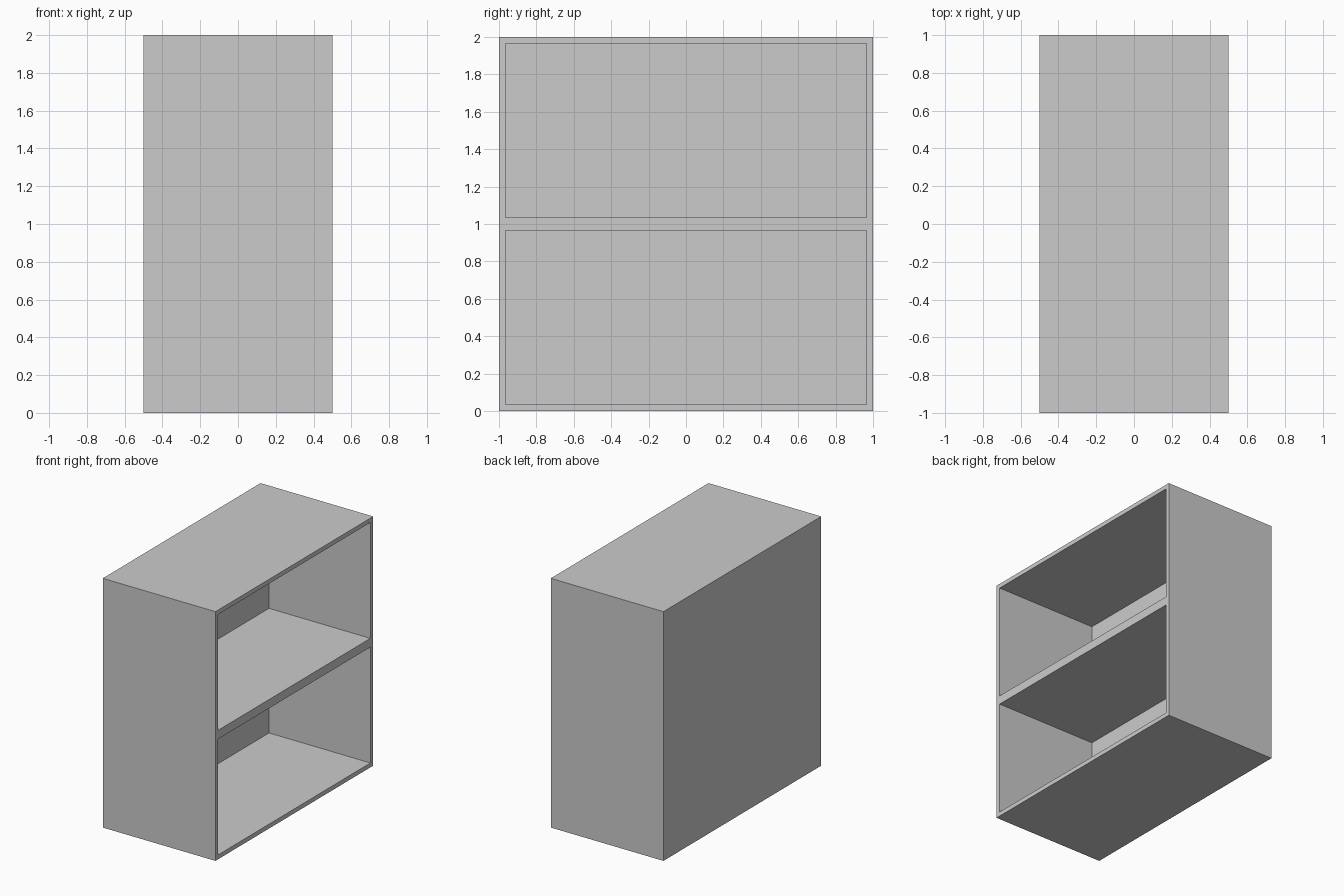
import bpy, bmesh
from mathutils import Vector

if "Cube" in bpy.data.objects:
    bpy.data.objects.remove(bpy.data.objects["Cube"])

WIDTH, LENGTH, HEIGHT = 1.0, 2.0, 2.0
WALL, DEPTH = 0.05, 0.9

# Outer cabinet block standing on the ground
bm = bmesh.new()
bmesh.ops.create_cube(bm, size=1)
bmesh.ops.scale(bm, vec=(WIDTH, LENGTH, HEIGHT), verts=bm.verts)
bmesh.ops.translate(bm, vec=(0, 0, HEIGHT / 2), verts=bm.verts)

# Split at mid height so each half of the open side gets its own compartment
bmesh.ops.bisect_plane(bm, geom=bm.verts[:] + bm.edges[:] + bm.faces[:],
                       plane_co=(0, 0, HEIGHT / 2), plane_no=(0, 0, 1))
bm.normal_update()

# Two recessed compartments on the +x side
openings = [f for f in bm.faces if f.normal.x > 0.9]
bmesh.ops.inset_individual(bm, faces=openings, thickness=WALL)
for face in openings:
    inner = bmesh.ops.extrude_discrete_faces(bm, faces=[face])["faces"][0]
    bmesh.ops.translate(bm, vec=Vector((-DEPTH, 0, 0)), verts=inner.verts)

# Remove the mid-height seam on the plain sides
seam = [e for e in bm.edges
        if all(abs(v.co.z - HEIGHT / 2) < 1e-4 for v in e.verts)
        and min(v.co.x for v in e.verts) < -WIDTH / 2 + 1e-4]
bmesh.ops.dissolve_edges(bm, edges=seam, use_verts=False)
bmesh.ops.recalc_face_normals(bm, faces=bm.faces)

mesh = bpy.data.meshes.new("shelf_cabinet")
bm.to_mesh(mesh)
bm.free()
cabinet = bpy.data.objects.new("shelf_cabinet", mesh)
bpy.context.collection.objects.link(cabinet)
